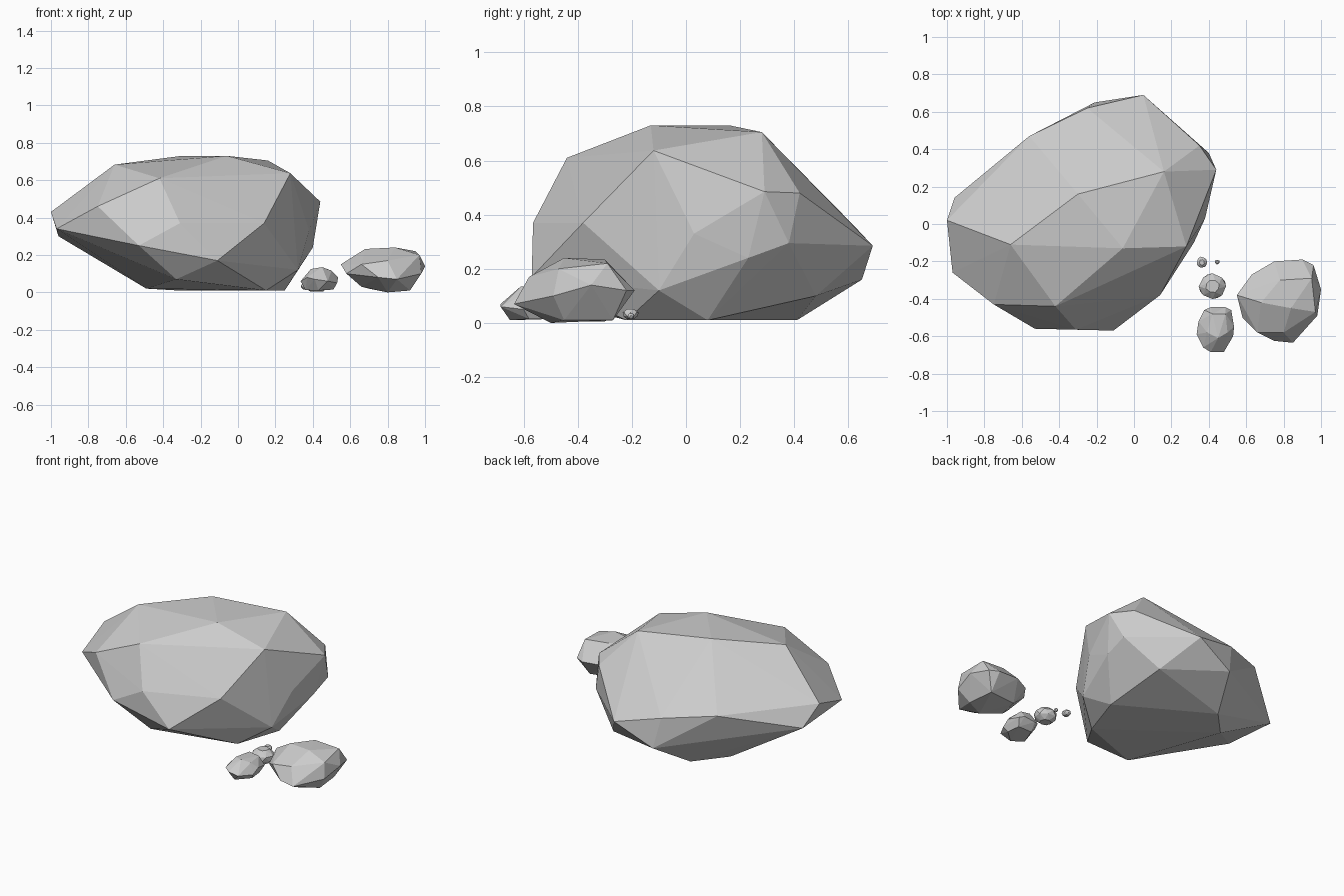
import bpy, bmesh, math

def rock(name, points):
    """Faceted stone: convex hull around a few corner points."""
    bm = bmesh.new()
    for p in points:
        bm.verts.new(p)
    bmesh.ops.convex_hull(bm, input=bm.verts[:])
    bmesh.ops.delete(bm, geom=[v for v in bm.verts if not v.link_faces], context='VERTS')
    bmesh.ops.recalc_face_normals(bm, faces=bm.faces[:])
    me = bpy.data.meshes.new(name)
    bm.to_mesh(me)
    bm.free()
    ob = bpy.data.objects.new(name, me)
    bpy.context.collection.objects.link(ob)
    return ob

def pebble(name, centre, size, sides=7):
    """Small stone: four staggered rings fitted into a box."""
    pts = []
    for k, (h, r) in enumerate([(-1, .5), (-.4, .95), (.3, 1), (1, .5)]):
        for i in range(sides):
            a = 2 * math.pi * (i + k * .5) / sides
            w = r * (1 + .05 * math.sin(3 * i + 2 * k))
            pts.append((centre[0] + size[0] / 2 * w * math.cos(a),
                        centre[1] + size[1] / 2 * w * math.sin(a),
                        centre[2] + size[2] / 2 * h))
    return rock(name, pts)

# Large boulder: crown, shoulders, then base
crown = [(-.06, -.13, .73), (-.30, .16, .73), (.16, .28, .705), (.28, -.12, .637),
         (-.66, -.11, .683), (-.42, -.44, .61)]
shoulders = [(-1, .02, .43), (.44, .29, .485), (.35, .42, .48), (.40, .38, .295),
             (.05, .69, .285), (-.11, -.57, .17), (-.53, -.56, .25), (-.31, -.565, .37),
             (.14, -.38, .37), (-.75, -.43, .46), (-.97, -.26, .34), (-.96, .14, .30),
             (-.56, .47, .40), (-.25, .62, .36), (.38, .03, .33), (.40, .23, .24)]
base = [(-.21, .65, .16), (.20, .48, .10), (.32, -.10, .12), (-.33, -.45, .07),
        (-.57, .06, .12), (-.49, .23, .02), (-.32, .41, .01), (.25, .08, .01),
        (.15, -.22, .01)]
rock("large_boulder", crown + shoulders + base)

# Medium rock
top = [(.68, -.42, .232), (.84, -.45, .24), (.95, -.29, .22), (.78, -.30, .235), (.97, -.47, .20)]
mid = [(.55, -.38, .15), (.63, -.27, .14), (.75, -.20, .13), (.90, -.19, .12), (.96, -.22, .12),
       (1.0, -.35, .14), (.98, -.49, .10), (.66, -.58, .15), (.80, -.58, .17),
       (.75, -.625, .08), (.85, -.635, .07), (.58, -.50, .10)]
low = [(.80, -.50, 0), (.92, -.45, .01), (.90, -.27, .01), (.70, -.30, .02), (.66, -.45, .03)]
rock("medium_rock", top + mid + low)

# Small rock
top = [(.39, -.58, .125), (.45, -.61, .135), (.49, -.48, .12), (.42, -.48, .13), (.50, -.58, .115)]
mid = [(.335, -.59, .06), (.345, -.52, .07), (.375, -.46, .07), (.41, -.445, .06),
       (.49, -.445, .07), (.52, -.46, .06), (.535, -.55, .08), (.53, -.60, .05),
       (.48, -.685, .06), (.41, -.685, .07), (.37, -.66, .08)]
low = [(.36, -.60, .012), (.40, -.49, .015), (.50, -.49, .015), (.51, -.58, .015), (.43, -.65, .01)]
rock("small_rock", top + mid + low)

# Pebbles trailing away
pebble("large_pebble", (.42, -.333, .05), (.145, .135, .09), 8)
pebble("medium_pebble", (.363, -.205, .033), (.055, .06, .036))
pebble("tiny_pebble", (.445, -.203, .025), (.026, .026, .02), 6)
